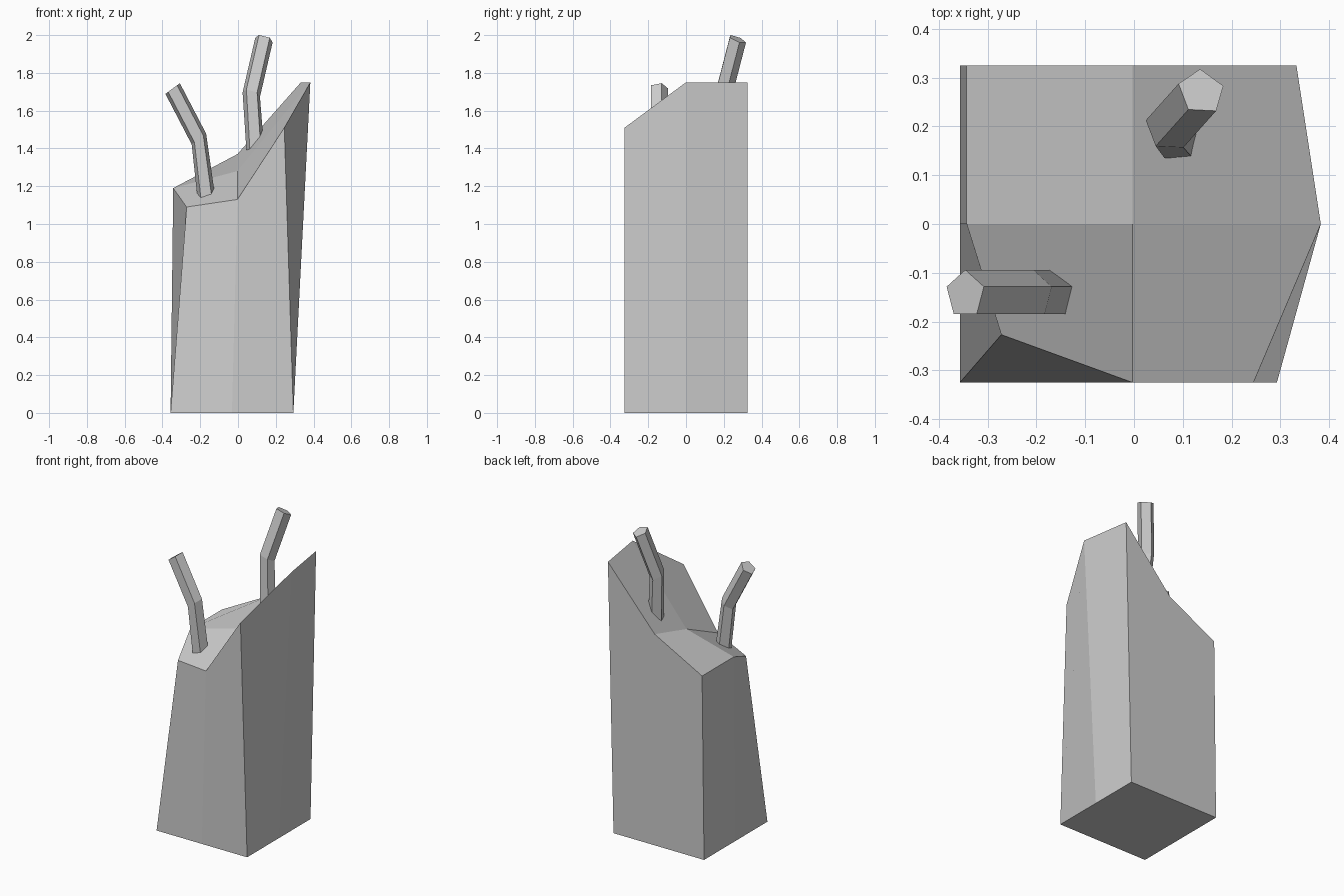
import bpy
import bmesh
import math
from mathutils import Vector

default = bpy.data.objects.get("Cube")
if default:
    bpy.data.objects.remove(default, do_unlink=True)

# Single flat colour
grey = bpy.data.materials.new("light_grey")
grey.use_nodes = True
colour = (0.6, 0.6, 0.6, 1)
grey.diffuse_color = colour
grey.node_tree.nodes["Principled BSDF"].inputs["Base Color"].default_value = colour


def finish(bm, name):
    bmesh.ops.recalc_face_normals(bm, faces=bm.faces)
    mesh = bpy.data.meshes.new(name)
    bm.to_mesh(mesh)
    bm.free()
    mesh.materials.append(grey)
    obj = bpy.data.objects.new(name, mesh)
    bpy.context.collection.objects.link(obj)
    return obj


def build_trunk():
    """Square block whose top is an uneven two by two patch."""
    bm = bmesh.new()
    rim = [(-0.272, -0.227, 1.09), (-0.003, -0.325, 1.13), (0.245, -0.325, 1.51),
           (0.383, 0, 1.75), (0.333, 0.325, 1.75), (-0.003, 0.325, 1.37),
           (-0.343, 0.325, 1.19), (-0.343, 0, 1.19)]
    left, mid, right, depth = -0.357, -0.032, 0.293, 0.325
    foot = [(left, -depth), (mid, -depth), (right, -depth), (right, 0),
            (right, depth), (mid, depth), (left, depth), (left, 0)]
    top = [bm.verts.new(p) for p in rim]
    low = [bm.verts.new((x, y, 0)) for x, y in foot]
    centre = bm.verts.new((-0.003, 0, 1.28))
    count = len(top)
    for i in range(count):
        j = (i + 1) % count
        bm.faces.new((low[i], low[j], top[j], top[i]))
    for i in range(0, count, 2):
        bm.faces.new((top[i - 1], top[i], top[i + 1], centre))
    bm.faces.new(low[::-1])
    return finish(bm, "trunk")


def build_branch(name, path, tilt, radius=0.05, sides=5):
    """Bent five-sided twig: level foot ring, then two parallel tilted rings."""
    bm = bmesh.new()
    up = Vector((0, 0, 1))
    rings = []
    for point, normal in zip(path, (up, Vector(tilt), Vector(tilt))):
        turn = up.rotation_difference(normal)
        ring = []
        for k in range(sides):
            a = math.pi / 2 + math.tau * k / sides
            offset = Vector((math.cos(a), math.sin(a), 0)) * radius
            ring.append(bm.verts.new(Vector(point) + turn @ offset))
        rings.append(ring)
    for a, b in zip(rings, rings[1:]):
        for k in range(sides):
            n = (k + 1) % sides
            bm.faces.new((a[k], a[n], b[n], b[k]))
    bm.faces.new(rings[0][::-1])
    bm.faces.new(rings[-1])
    return finish(bm, name)


build_trunk()
build_branch("front_branch",
             [(-0.165, -0.144, 1.12), (-0.207, -0.144, 1.45), (-0.346, -0.144, 1.717)],
             (-0.74, 0, 1))
build_branch("back_branch",
             [(0.096, 0.17, 1.33), (0.071, 0.196, 1.69), (0.138, 0.271, 1.979)],
             (0.28, 0.4, 1))
